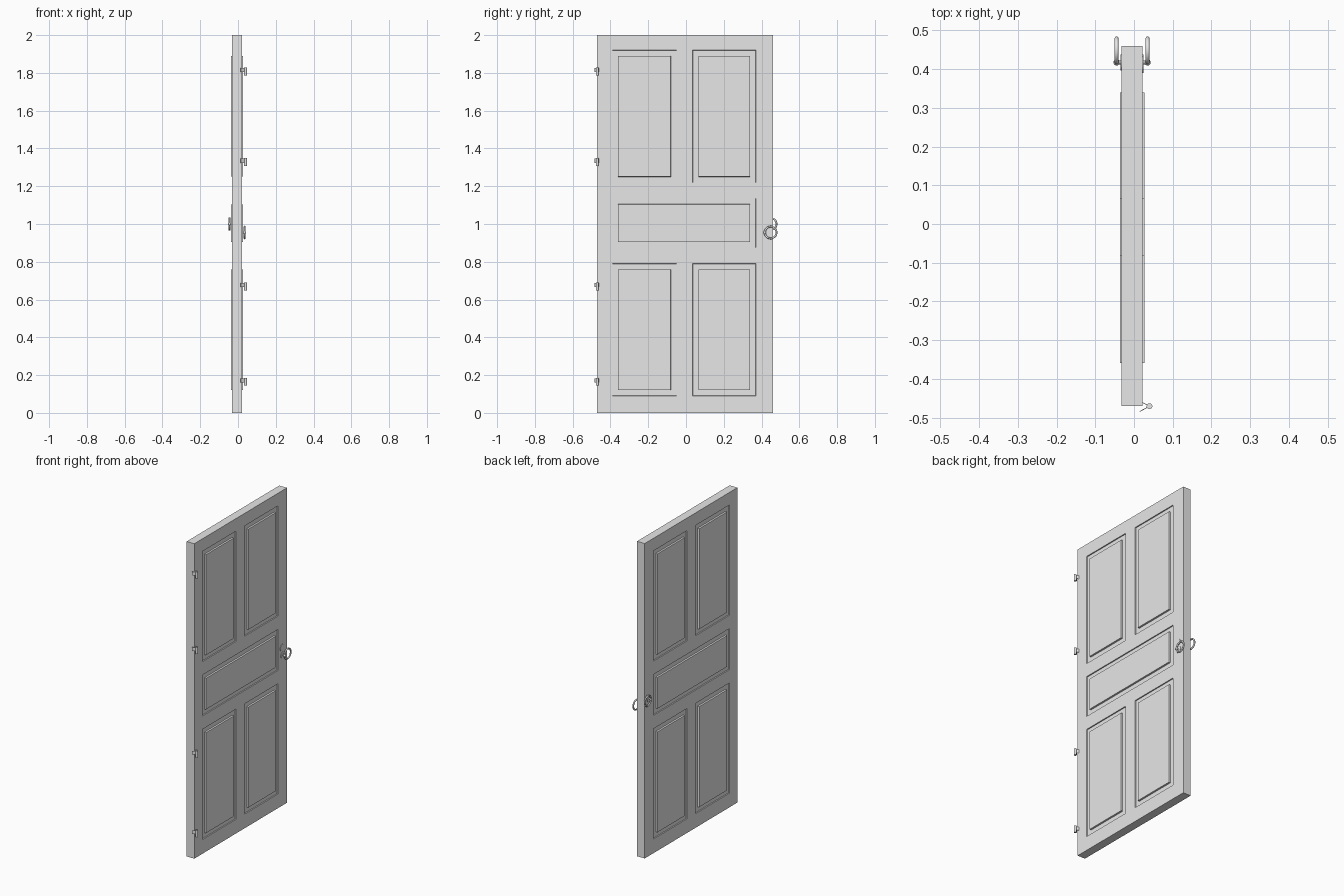
import bpy, bmesh, math
from mathutils import Vector

cube = bpy.data.objects.get("Cube")
if cube:
    bpy.data.objects.remove(cube, do_unlink=True)

grey = bpy.data.materials.new("plain_grey")
grey.use_nodes = True
colour = (0.8, 0.8, 0.8, 1)
grey.diffuse_color = colour
grey.node_tree.nodes["Principled BSDF"].inputs["Base Color"].default_value = colour


def finish(name, smooth=True):
    ob = bpy.context.object
    ob.name = name
    ob.data.materials.append(grey)
    if smooth:
        bpy.ops.object.shade_smooth_by_angle(angle=math.radians(40))
    return ob


def rod(name, start, end, radius, sides=16):
    """Cylinder between two points."""
    a, b = Vector(start), Vector(end)
    turn = (b - a).to_track_quat('Z', 'Y').to_euler()
    bpy.ops.mesh.primitive_cylinder_add(vertices=sides, radius=radius, depth=(b - a).length,
                                        location=(a + b) / 2, rotation=turn)
    return finish(name)


def plate(name, start, end, z, height, thickness):
    """Upright thin plate between two points seen from above."""
    a, b = Vector(start), Vector(end)
    d = b - a
    mid = (a + b) / 2
    bpy.ops.mesh.primitive_cube_add(size=1, location=(mid.x, mid.y, z),
                                    rotation=(0, 0, math.atan2(d.y, d.x)))
    bpy.context.object.scale = (d.length, thickness, height)
    return finish(name, False)


# Door leaf: a slab cut along the panel borders
BACK, FRONT = -0.032, 0.022
Y_CUTS = (-0.39, -0.05, 0.035, 0.37)
Z_CUTS = (0.09, 0.79, 0.875, 1.135, 1.22, 1.92)
bm = bmesh.new()
bmesh.ops.create_cube(bm, size=1)
for v in bm.verts:
    v.co = ((BACK + FRONT) / 2 + v.co.x * (FRONT - BACK), -0.005 + v.co.y * 0.93, 1 + v.co.z * 2)
for axis, cuts in ((Vector((0, 1, 0)), Y_CUTS), (Vector((0, 0, 1)), Z_CUTS)):
    for c in cuts:
        bmesh.ops.bisect_plane(bm, geom=bm.verts[:] + bm.edges[:] + bm.faces[:],
                               plane_co=axis * c, plane_no=axis)

# Sunken border and raised field of every panel, on both sides
PANELS = [(Y_CUTS[0], Y_CUTS[1], Z_CUTS[0], Z_CUTS[1]),
          (Y_CUTS[2], Y_CUTS[3], Z_CUTS[0], Z_CUTS[1]),
          (Y_CUTS[0], Y_CUTS[3], Z_CUTS[2], Z_CUTS[3]),
          (Y_CUTS[0], Y_CUTS[1], Z_CUTS[4], Z_CUTS[5]),
          (Y_CUTS[2], Y_CUTS[3], Z_CUTS[4], Z_CUTS[5])]
for side in (-1, 1):
    for y0, y1, z0, z1 in PANELS:
        bm.normal_update()
        faces = []
        for f in bm.faces:
            c = f.calc_center_median()
            if f.normal.x * side > 0.9 and y0 < c.y < y1 and z0 < c.z < z1:
                faces.append(f)
        if len(faces) > 1:
            faces = bmesh.ops.dissolve_faces(bm, faces=faces, use_verts=False)["region"]
        for thickness, depth in ((0.001, -0.006), (0.029, 0), (0.001, 0.0105)):
            bmesh.ops.inset_individual(bm, faces=faces, thickness=thickness, depth=depth,
                                       use_even_offset=True)
mesh = bpy.data.meshes.new("door_leaf")
bm.to_mesh(mesh)
bm.free()
mesh.materials.append(grey)
door = bpy.data.objects.new("door_leaf", mesh)
bpy.context.collection.objects.link(door)

# Four hinges: barrel and two splayed leaves
for i, z in enumerate((0.172, 0.677, 1.335, 1.815)):
    n = str(i + 1)
    rod("hinge_barrel_" + n, (0.04, -0.47, z - 0.028), (0.04, -0.47, z + 0.014), 0.0075)
    plate("hinge_door_leaf_" + n, (0.018, -0.459), (0.04, -0.47), z, 0.022, 0.002)
    plate("hinge_frame_leaf_" + n, (0.015, -0.484), (0.04, -0.47), z, 0.022, 0.002)

# Ring handles with stem, ball and rosette
for name, face, x, z in (("front", FRONT, 0.035, 0.955), ("back", BACK, -0.045, 1.0)):
    s = 1 if x > 0 else -1
    rod(name + "_rosette", (face - s * 0.002, 0.417, z), (face + s * 0.003, 0.417, z), 0.021, 24)
    rod(name + "_stem", (face, 0.417, z), (x, 0.417, z), 0.005)
    bpy.ops.mesh.primitive_uv_sphere_add(segments=16, ring_count=8, radius=0.008,
                                         location=(x, 0.417, z))
    finish(name + "_ball")
    bpy.ops.mesh.primitive_torus_add(major_segments=40, minor_segments=10, major_radius=0.031,
                                     minor_radius=0.005, location=(x, 0.448, z),
                                     rotation=(0, math.pi / 2, 0))
    finish(name + "_ring")

# Round lock plate above the front handle
rod("lock_plate", (FRONT - 0.002, 0.412, 1.003), (FRONT + 0.003, 0.412, 1.003), 0.022, 24)
